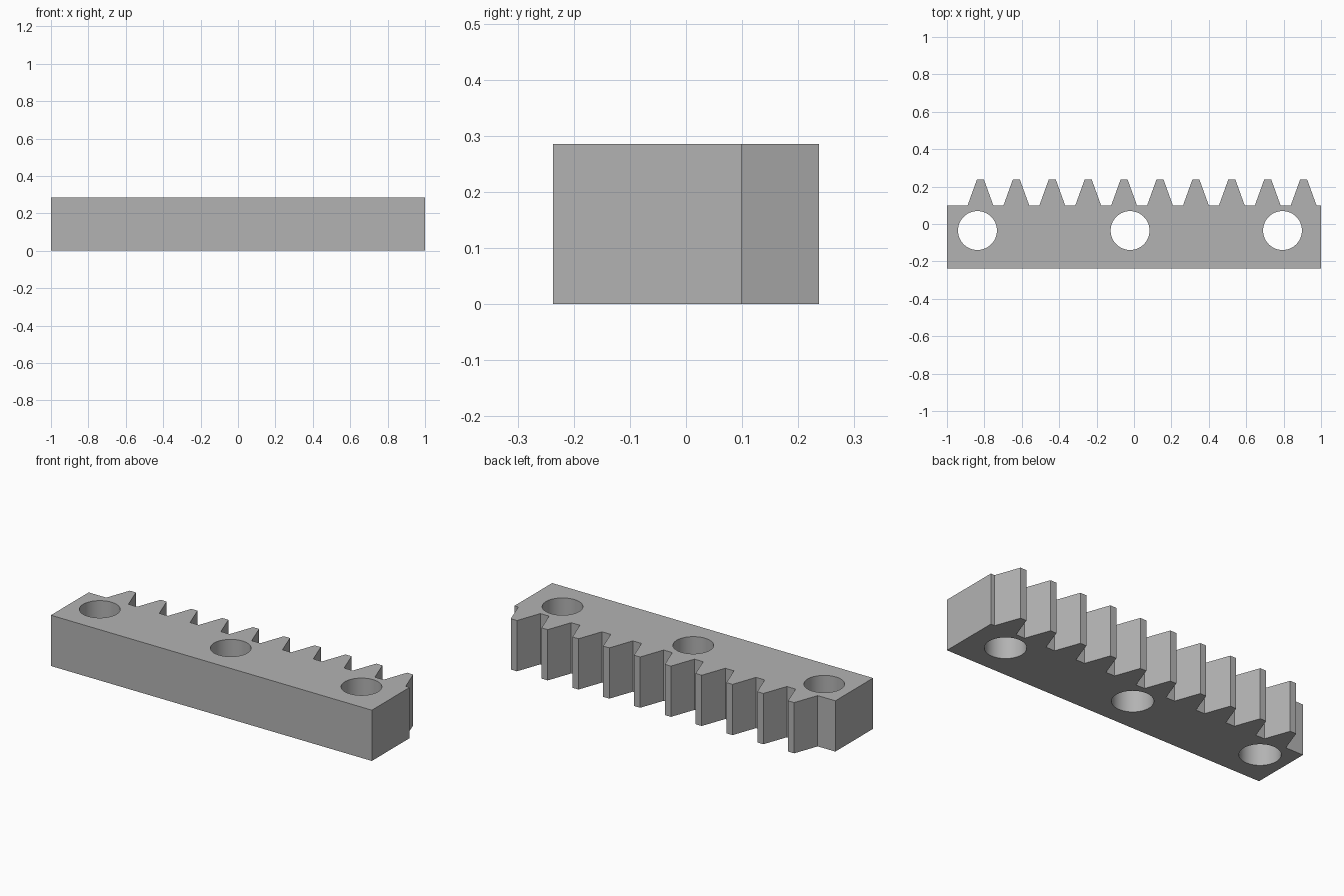
import bpy
import bmesh
import math

cube = bpy.data.objects.get("Cube")
if cube:
    bpy.data.objects.remove(cube, do_unlink=True)

HEIGHT = 0.286
FRONT, ROOT, TIP = -0.237, 0.099, 0.237
TEETH, FIRST, PITCH = 10, -0.821, 0.192
ROOT_HALF, TIP_HALF = 0.069, 0.019
HOLE_Y, HOLE_RADIUS = -0.035, 0.104

# Plain grey metal
grey = bpy.data.materials.new("grey metal")
grey.use_nodes = True
colour = (0.45, 0.45, 0.45, 1)
grey.diffuse_color = colour
grey.node_tree.nodes["Principled BSDF"].inputs["Base Color"].default_value = colour


def add_object(name, bm):
    mesh = bpy.data.meshes.new(name)
    bmesh.ops.recalc_face_normals(bm, faces=bm.faces)
    bm.to_mesh(mesh)
    bm.free()
    mesh.materials.append(grey)
    obj = bpy.data.objects.new(name, mesh)
    bpy.context.collection.objects.link(obj)
    return obj


# Bar outline with a row of tapered teeth along the back
outline = [(1, ROOT), (1, FRONT), (-1, FRONT), (-1, ROOT)]
for i in range(TEETH):
    x = FIRST + i * PITCH
    outline += [(x - ROOT_HALF, ROOT), (x - TIP_HALF, TIP),
                (x + TIP_HALF, TIP), (x + ROOT_HALF, ROOT)]

bm = bmesh.new()
base = bm.faces.new([bm.verts.new((x, y, 0)) for x, y in outline])
top = bmesh.ops.extrude_face_region(bm, geom=[base])
bmesh.ops.translate(bm, vec=(0, 0, HEIGHT),
                    verts=[g for g in top["geom"] if isinstance(g, bmesh.types.BMVert)])
rack = add_object("gear_rack", bm)

# Three bolt holes through the bar
bm = bmesh.new()
for x in (-0.837, -0.021, 0.794):
    made = bmesh.ops.create_cone(bm, cap_ends=True, segments=64, radius1=HOLE_RADIUS,
                                 radius2=HOLE_RADIUS, depth=HEIGHT * 2)
    bmesh.ops.translate(bm, verts=made["verts"], vec=(x, HOLE_Y, HEIGHT / 2))
cutter = add_object("hole_cutter", bm)
cutter.hide_render = True

cut = rack.modifiers.new("bolt_holes", "BOOLEAN")
cut.operation = "DIFFERENCE"
cut.solver = "EXACT"
cut.object = cutter

bpy.ops.object.select_all(action="DESELECT")
rack.select_set(True)
bpy.context.view_layer.objects.active = rack
bpy.ops.object.modifier_apply(modifier=cut.name)
bpy.data.objects.remove(cutter, do_unlink=True)
bpy.ops.object.shade_smooth_by_angle(angle=math.radians(30))
